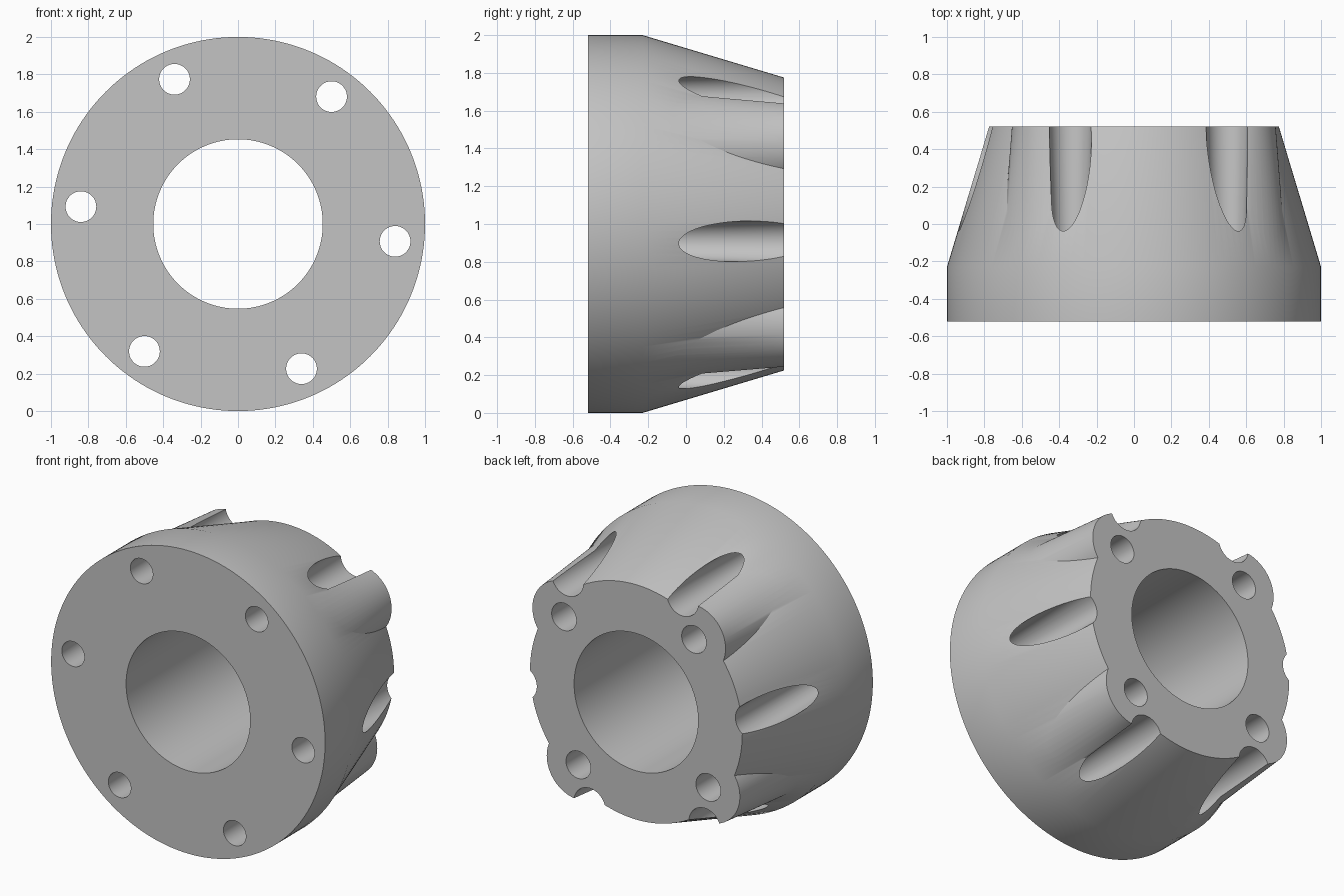
import bpy, bmesh, math
from mathutils import Vector

old = bpy.data.objects.get("Cube")
if old:
    bpy.data.objects.remove(old, do_unlink=True)

FRONT, BACK, OVER = -0.52, 0.52, 0.62
HOLE_ANGLE = 53.7            # first of six fluted holes
LOBE_ANGLE = HOLE_ANGLE - 15  # first of four rear lobes

grey = bpy.data.materials.new("satin grey")
grey.use_nodes = True
colour = (0.55, 0.55, 0.55, 1)
grey.diffuse_color = colour
grey.node_tree.nodes["Principled BSDF"].inputs["Base Color"].default_value = colour


def turned(name, profile, angle=0, distance=0, sides=96):
    """Closed solid turned about the y axis from (y, radius) points."""
    a = math.radians(angle)
    centre = Vector((distance * math.cos(a), 0, 1 + distance * math.sin(a)))
    bm = bmesh.new()
    rings = []
    for y, r in profile:
        turns = [2 * math.pi * i / sides for i in range(sides)]
        rings.append([bm.verts.new(centre + Vector((r * math.cos(t), y, r * math.sin(t))))
                      for t in turns])
    for low, high in zip(rings, rings[1:]):
        for i in range(sides):
            j = (i + 1) % sides
            bm.faces.new((low[i], low[j], high[j], high[i]))
    bm.faces.new(rings[0])
    bm.faces.new(rings[-1])
    bmesh.ops.recalc_face_normals(bm, faces=bm.faces)
    mesh = bpy.data.meshes.new(name)
    bm.to_mesh(mesh)
    bm.free()
    mesh.materials.append(grey)
    ob = bpy.data.objects.new(name, mesh)
    bpy.context.collection.objects.link(ob)
    return ob


def combine(target, tool, operation):
    """Boolean the tool into the target, then discard the tool."""
    tool.hide_render = True
    mod = target.modifiers.new(tool.name, 'BOOLEAN')
    mod.operation, mod.solver, mod.object = operation, 'EXACT', tool
    bpy.ops.object.select_all(action='DESELECT')
    bpy.context.view_layer.objects.active = target
    target.select_set(True)
    bpy.ops.object.modifier_apply(modifier=mod.name)
    bpy.data.objects.remove(tool, do_unlink=True)


# Hub body: straight rim, then a cone narrowing to the rear
slope = (1 - 0.775) / (BACK + 0.23)
hub = turned("hub_body", [(FRONT, 1), (-0.23, 1), (OVER, 1 - slope * (OVER + 0.23))], sides=160)

# Four drafted lobes around the rear bolt holes
for k in range(4):
    lobe = turned("lobe", [(-0.15, 0.284), (OVER + 0.02, 0.221)], LOBE_ANGLE + 90 * k, 0.675)
    combine(hub, lobe, 'UNION')

# Flat rear face
combine(hub, turned("rear_trim", [(BACK, 1.5), (1, 1.5)]), 'DIFFERENCE')

# Central bore
combine(hub, turned("bore", [(-0.7, 0.453), (0.7, 0.453)], sides=128), 'DIFFERENCE')

# Six tapered through holes that open into flutes on the cone
for k in range(6):
    flute = turned("flute", [(-0.62, 0.079), (OVER, 0.118)], HOLE_ANGLE + 60 * k, 0.845, 64)
    combine(hub, flute, 'DIFFERENCE')

# Four blind bolt holes in the rear face
for k in range(4):
    bolt = turned("bolt_hole", [(0.1, 0.09), (OVER, 0.09)], LOBE_ANGLE + 90 * k, 0.675, 64)
    combine(hub, bolt, 'DIFFERENCE')

hub.select_set(True)
bpy.context.view_layer.objects.active = hub
bpy.ops.object.shade_smooth_by_angle(angle=math.radians(25))
